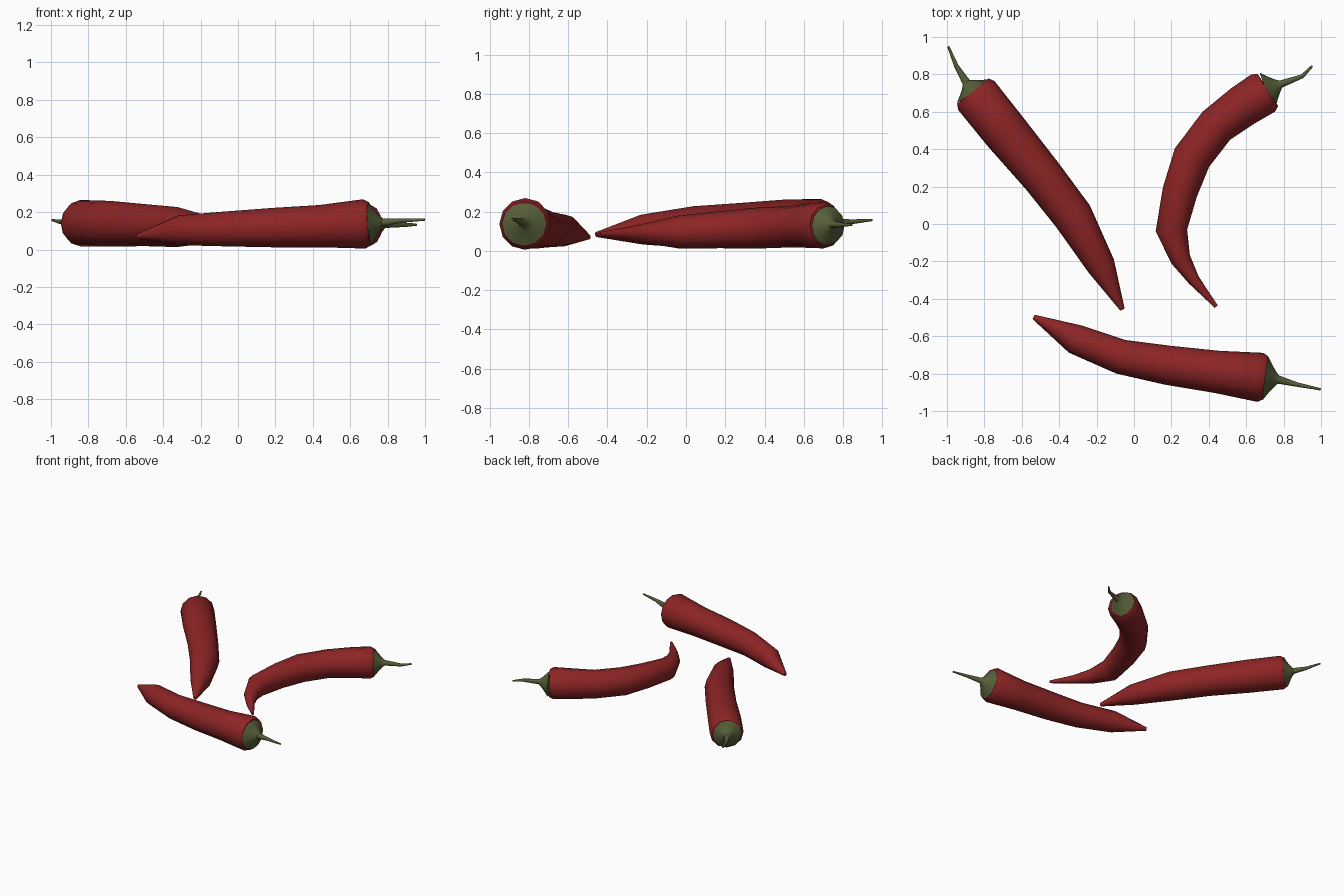
import bpy, bmesh, math
from mathutils import Vector

if "Cube" in bpy.data.objects:
    bpy.data.objects.remove(bpy.data.objects["Cube"])


def material(name, rgb):
    mat = bpy.data.materials.new(name)
    mat.use_nodes = True
    mat.diffuse_color = (*rgb, 1)
    mat.node_tree.nodes["Principled BSDF"].inputs["Base Color"].default_value = (*rgb, 1)
    return mat


red = material("pepper red", (0.27, 0.018, 0.019))
green = material("stem green", (0.095, 0.115, 0.04))


def sweep(name, stations, mat, sides=12):
    """Skin round rings along a path of (x, y, z, radius) stations."""
    bm = bmesh.new()
    pts = [Vector(s[:3]) for s in stations]
    rings = []
    for i, p in enumerate(pts):
        ahead = (pts[min(i + 1, len(pts) - 1)] - p).normalized()
        behind = (p - pts[max(i - 1, 0)]).normalized()
        tangent = (ahead + behind).normalized()
        side = tangent.cross(Vector((0, 0, 1))).normalized()
        up = side.cross(tangent)
        ring = []
        for k in range(sides):
            a = math.tau * k / sides
            ring.append(bm.verts.new(p + stations[i][3] * (side * math.cos(a) + up * math.sin(a))))
        rings.append(ring)
    for r0, r1 in zip(rings, rings[1:]):
        for k in range(sides):
            j = (k + 1) % sides
            bm.faces.new((r0[k], r0[j], r1[j], r1[k]))
    bm.faces.new(rings[0])
    bm.faces.new(rings[-1])
    bmesh.ops.recalc_face_normals(bm, faces=bm.faces)
    mesh = bpy.data.meshes.new(name)
    bm.to_mesh(mesh)
    bm.free()
    mesh.materials.append(mat)
    obj = bpy.data.objects.new(name, mesh)
    bpy.context.collection.objects.link(obj)
    bpy.ops.object.select_all(action="DESELECT")
    obj.select_set(True)
    bpy.context.view_layer.objects.active = obj
    bpy.ops.object.shade_smooth_by_angle(angle=math.radians(40))
    return obj


def pepper(name, body, stem):
    """Body runs from the shoulder to the tip, stem from the cap outwards."""
    shoulder, second = Vector(body[0][:3]), Vector(body[1][:3])
    axis = (shoulder - second).normalized()
    radius = body[0][3]
    # Rounded rim closing the wide end
    rim = shoulder + axis * 0.03
    sweep(name + "_body", [(*rim, radius * 0.87)] + body, red)
    # Flared cap flowing into the thin stalk
    start = Vector(stem[0][:3])
    cap = [(*rim.lerp(start, t), radius * r)
           for t, r in ((0, 0.86), (0.35, 0.58), (0.7, 0.34))]
    sweep(name + "_stem", cap + stem, green)


# Nearly straight pepper, back right
pepper("straight_pepper",
       [(-.843, .687, .141, .124), (-.685, .49, .138, .122), (-.49, .255, .13, .112),
        (-.325, .04, .12, .107), (-.175, -.225, .108, .076), (-.062, -.457, .083, .013)],
       [(-.897, .758, .143, .022), (-.95, .845, .148, .012), (-.993, .949, .157, .006)])

# Strongly curved pepper, back left
pepper("curved_pepper",
       [(.69, .70, .13, .118), (.58, .63, .128, .113), (.44, .525, .122, .105),
        (.31, .355, .115, .104), (.245, .17, .107, .094), (.20, -.035, .095, .084),
        (.25, -.19, .09, .054), (.32, -.30, .088, .032), (.44, -.442, .085, .01)],
       [(.785, .748, .135, .02), (.90, .79, .132, .011), (.953, .845, .133, .006)])

# Gently bent pepper, front
pepper("bent_pepper",
       [(.676, -.82, .137, .132), (.44, -.79, .125, .113), (.18, -.755, .117, .105),
        (-.07, -.71, .11, .093), (-.315, -.615, .103, .08), (-.536, -.497, .07, .013)],
       [(.772, -.832, .145, .022), (.87, -.858, .155, .012), (.998, -.884, .16, .006)])
